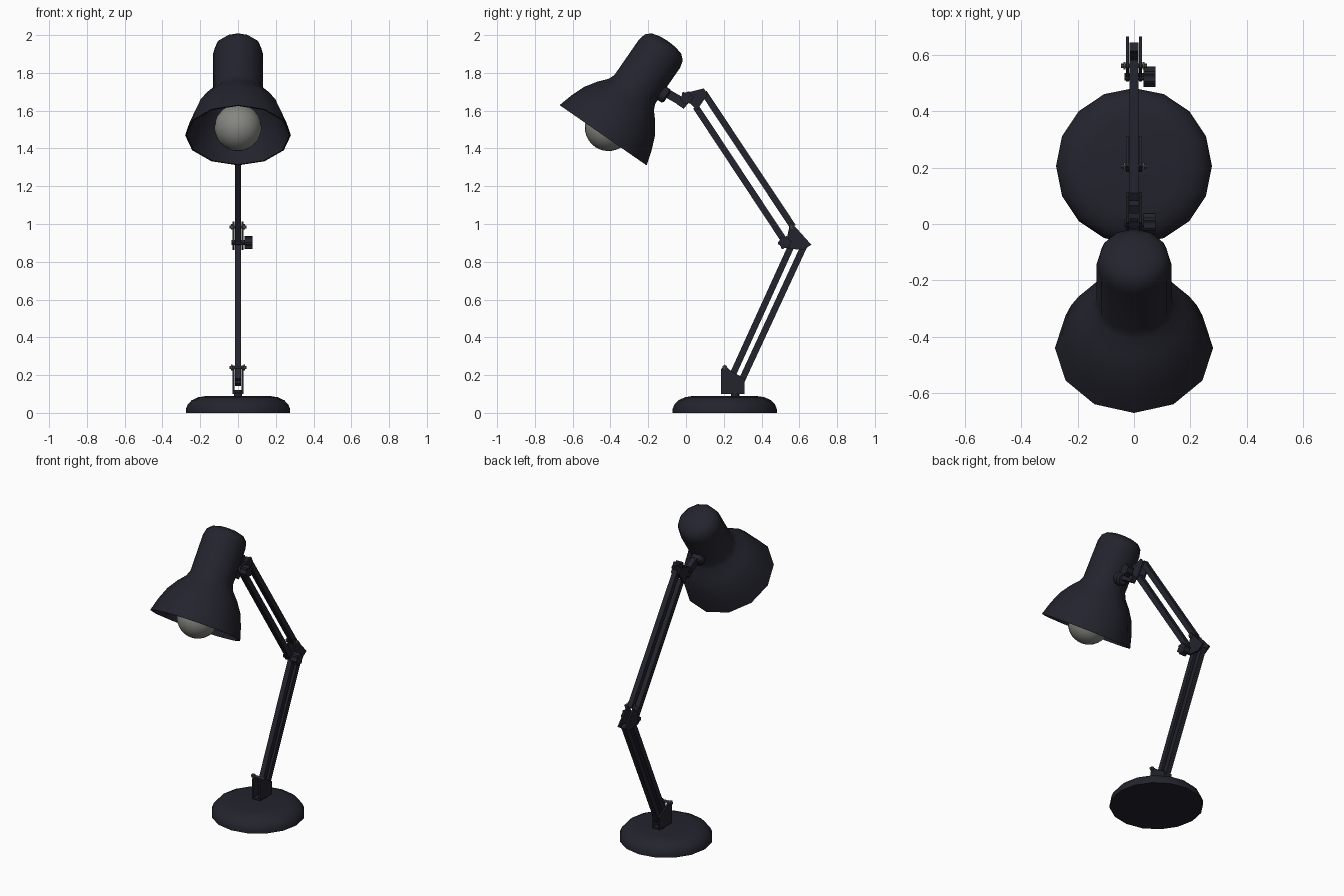
import bpy, bmesh, math
from mathutils import Vector, Matrix

if "Cube" in bpy.data.objects:
    bpy.data.objects.remove(bpy.data.objects["Cube"])


def material(name, col):
    m = bpy.data.materials.new(name)
    m.diffuse_color = (*col, 1)
    m.use_nodes = True
    m.node_tree.nodes["Principled BSDF"].inputs["Base Color"].default_value = m.diffuse_color
    return m


DARK = material("dark paint", (0.017, 0.017, 0.027))
GLASS = material("bulb glass", (0.24, 0.24, 0.22))
STEEL = material("screw steel", (0.08, 0.08, 0.08))


def finish(name, bm, mat, smooth=None):
    bmesh.ops.recalc_face_normals(bm, faces=bm.faces)
    me = bpy.data.meshes.new(name)
    bm.to_mesh(me)
    bm.free()
    ob = bpy.data.objects.new(name, me)
    bpy.context.collection.objects.link(ob)
    me.materials.append(mat)
    if smooth:
        bpy.ops.object.select_all(action='DESELECT')
        ob.select_set(True)
        bpy.context.view_layer.objects.active = ob
        bpy.ops.object.shade_smooth_by_angle(angle=math.radians(smooth))
    return ob


def lathe(name, prof, n, mat, mtx, smooth=40):
    """Spin (radius, height) points round local z."""
    bm = bmesh.new()
    rings = []
    for r, h in prof:
        k = 1 if r == 0 else n
        rings.append([bm.verts.new(mtx @ Vector((r * math.cos(math.tau * i / n),
                                                 r * math.sin(math.tau * i / n), h))) for i in range(k)])
    for a, b in zip(rings, rings[1:]):
        for i in range(n):
            j = (i + 1) % n
            q = [a[i % len(a)], a[j % len(a)], b[j % len(b)], b[i % len(b)]]
            bm.faces.new(list(dict.fromkeys(q)))
    return finish(name, bm, mat, smooth)


def plate(name, pts, x0, x1, mat=DARK):
    """Extrude a (y, z) outline between two x positions."""
    bm = bmesh.new()
    a = [bm.verts.new((x0, y, z)) for y, z in pts]
    b = [bm.verts.new((x1, y, z)) for y, z in pts]
    bm.faces.new(a)
    bm.faces.new(b)
    for i in range(len(pts)):
        j = (i + 1) % len(pts)
        bm.faces.new((a[i], a[j], b[j], b[i]))
    return finish(name, bm, mat)


def bar(name, p, q, w, x, mat=DARK):
    """Flat bar between two (y, z) points, width w, half thickness x."""
    p, q = Vector(p), Vector(q)
    d = (q - p).normalized() * w / 2
    n = Vector((-d.y, d.x))
    return plate(name, [p + n, q + n, q - n, p - n], -x, x, mat)


def side_plates(name, pts):
    for s, side in ((-1, "left"), (1, "right")):
        plate(f"{name}_{side}", pts, s * 0.018, s * 0.028)


def along_x(x, y, z):
    return Matrix.Translation((x, y, z)) @ Matrix.Rotation(math.pi / 2, 4, 'Y')


def knob(name, y, z):
    """Ribbed tightening knob on the right with its bolt."""
    pts = []
    for i in range(24):
        r = 0.036 if i % 4 < 2 else 0.029
        a = math.tau * i / 24
        pts.append((y + r * math.cos(a), z + r * math.sin(a)))
    plate(name, pts, 0.034, 0.077)
    lathe(name + "_bolt", [(0, -0.034), (0.014, -0.034), (0.014, 0.036), (0, 0.036)],
          10, DARK, along_x(0, y, z))


def screw(name, y, z):
    """Cross bolt with a nut and head on the outside of the plates."""
    lathe(name, [(0, -0.046), (0.008, -0.046), (0.008, 0.046), (0, 0.046)], 8, STEEL, along_x(0, y, z))
    for s in (-1, 1):
        lathe(name + "_nut", [(0, -0.004), (0.015, -0.004), (0.015, 0.004), (0, 0.004)],
              6, STEEL, along_x(s * 0.034, y, z), 20)


# round base and swivel pin
BY = 0.205
lathe("base", [(0, 0), (0.276, 0), (0.276, 0.02), (0.266, 0.045), (0.245, 0.067),
               (0.21, 0.083), (0.165, 0.09), (0, 0.09)], 16, DARK, Matrix.Translation((0, BY, 0)))
lathe("swivel_pin", [(0, 0.08), (0.022, 0.08), (0.022, 0.12), (0, 0.12)], 12, DARK,
      Matrix.Translation((0, 0.26, 0)))

# base bracket
side_plates("base_bracket", [(0.185, 0.1), (0.31, 0.1), (0.31, 0.18), (0.235, 0.225),
                             (0.205, 0.252), (0.185, 0.23)])
plate("base_bracket_floor", [(0.185, 0.1), (0.31, 0.1), (0.31, 0.11), (0.185, 0.11)], -0.02, 0.02)
screw("base_screw", 0.205, 0.24)

# arms, each a pair of parallel bars
bar("lower_arm_front", (0.235, 0.175), (0.558, 0.885), 0.034, 0.016)
bar("lower_arm_back", (0.285, 0.15), (0.628, 0.89), 0.034, 0.016)
bar("upper_arm_front", (0.052, 1.62), (0.525, 0.905), 0.034, 0.016)
bar("upper_arm_back", (0.095, 1.695), (0.567, 0.985), 0.034, 0.016)

# elbow
side_plates("elbow_plate", [(0.553, 1.013), (0.664, 0.89), (0.618, 0.862), (0.53, 0.872),
                            (0.505, 0.9), (0.535, 0.93)])
knob("elbow_knob", 0.522, 0.902)
screw("elbow_screw", 0.56, 0.985)

# head joint
side_plates("head_joint", [(0.095, 1.718), (0.114, 1.685), (0.058, 1.602), (0.02, 1.64),
                           (-0.02, 1.66), (0.005, 1.695)])
knob("head_knob", 0.003, 1.668)

# lamp head, tilted about x
HEAD = Matrix.Translation((0, -0.439, 1.47)) @ Matrix.Rotation(math.radians(-34.7), 4, 'X')
outer = [(0.28, 0), (0.257, 0.08), (0.227, 0.155), (0.187, 0.215), (0.146, 0.262), (0.132, 0.295),
         (0.132, 0.525), (0.122, 0.565), (0.095, 0.59), (0.05, 0.602), (0, 0.605)]
inner = [(max(r - 0.008, 0), h - (0.008 if h > 0.5 else 0)) for r, h in reversed(outer)]
lathe("shade", inner + outer, 12, DARK, HEAD, 50)

# bulb, its neck and socket
R, C = 0.125, 0.05
glass = [(0, C - R)] + [(R * math.sin(a), C - R * math.cos(a))
                        for a in [math.pi * i / 16 for i in range(1, 13)]]
lathe("bulb", glass + [(0.06, 0.19), (0.045, 0.25), (0, 0.25)], 20, GLASS, HEAD, 60)
lathe("socket", [(0, 0.24), (0.06, 0.24), (0.06, 0.45), (0, 0.45)], 12, DARK, HEAD)

# link from head joint to shade
bar("head_link", (-0.14, 1.715), (0.0, 1.635), 0.046, 0.016)
plate("head_link_tab", [(-0.03, 1.66), (0.01, 1.69), (0.02, 1.65), (-0.012, 1.61), (-0.05, 1.635)], -0.015, 0.015)
mount = HEAD @ Matrix.Translation((0, 0.12, 0.36)) @ Matrix.Rotation(-math.pi / 2, 4, 'X')
lathe("head_mount", [(0, 0), (0.042, 0), (0.042, 0.035), (0.03, 0.045), (0, 0.045)], 12, DARK, mount)
